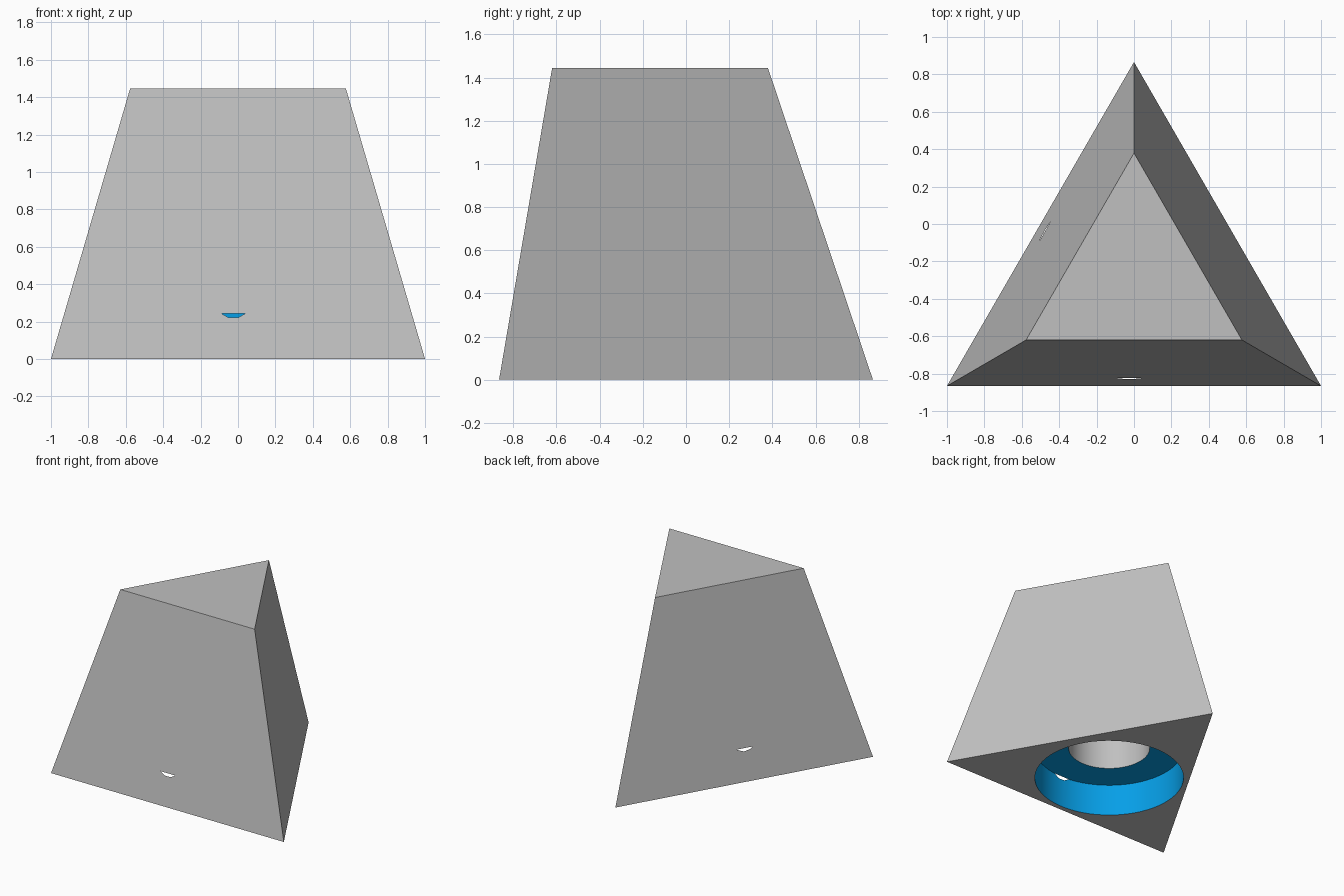
import bpy
import bmesh
import math
from mathutils import Matrix

if "Cube" in bpy.data.objects:
    bpy.data.objects.remove(bpy.data.objects["Cube"])

HEIGHT = 1.445
BORE_X, BORE_Y = -0.025, -0.303
WIDE_R, WIDE_TOP = 0.526, 0.243
NARROW_R, NARROW_TOP = 0.287, 1.2
SEGMENTS = 64


def material(name, rgb):
    m = bpy.data.materials.new(name)
    m.diffuse_color = (*rgb, 1.0)
    m.use_nodes = True
    m.node_tree.nodes["Principled BSDF"].inputs["Base Color"].default_value = m.diffuse_color
    return m


def add_object(name, bm):
    bmesh.ops.recalc_face_normals(bm, faces=bm.faces)
    mesh = bpy.data.meshes.new(name)
    bm.to_mesh(mesh)
    bm.free()
    ob = bpy.data.objects.new(name, mesh)
    bpy.context.collection.objects.link(ob)
    return ob


def triangle(bm, half, front, z):
    back = front + half * math.sqrt(3)
    return [bm.verts.new(p) for p in ((-half, front, z), (half, front, z), (0, back, z))]


# Tapered triangular body
bm = bmesh.new()
low = triangle(bm, 1.0, -0.866, 0)
high = triangle(bm, 0.577, -0.62, HEIGHT)
bm.faces.new(low[::-1])
bm.faces.new(high)
for i in range(3):
    j = (i + 1) % 3
    bm.faces.new((low[i], low[j], high[j], high[i]))
body = add_object("tapered_body", bm)
body.data.materials.append(material("grey", (0.527, 0.527, 0.527)))
body.data.materials.append(material("bright blue", (0.002, 0.38, 0.88)))
bpy.context.view_layer.objects.active = body
body.select_set(True)

# Wide recess, then the narrow bore above it; the recess just breaks the front wall
for name, radius, top in (("recess_cutter", WIDE_R, WIDE_TOP), ("bore_cutter", NARROW_R, NARROW_TOP)):
    bm = bmesh.new()
    bottom = -0.2
    place = Matrix.Translation((BORE_X, BORE_Y, (top + bottom) / 2))
    turn = Matrix.Rotation(math.pi / SEGMENTS, 4, 'Z')
    bmesh.ops.create_cone(bm, cap_ends=True, segments=SEGMENTS, radius1=radius,
                          radius2=radius, depth=top - bottom, matrix=place @ turn)
    cutter = add_object(name, bm)
    cutter.hide_render = True
    mod = body.modifiers.new(name, 'BOOLEAN')
    mod.operation = 'DIFFERENCE'
    mod.solver = 'EXACT'
    mod.object = cutter
    bpy.ops.object.modifier_apply(modifier=mod.name)
    bpy.data.objects.remove(cutter)

# Blue on the recess wall and ceiling
for face in body.data.polygons:
    c, n = face.center, face.normal
    wall = abs(n.z) < 0.05 and c.z < WIDE_TOP - 0.001
    ceiling = n.z < -0.9 and abs(c.z - WIDE_TOP) < 0.01
    face.material_index = 1 if wall or ceiling else 0

bpy.ops.object.shade_smooth_by_angle(angle=math.radians(30))
